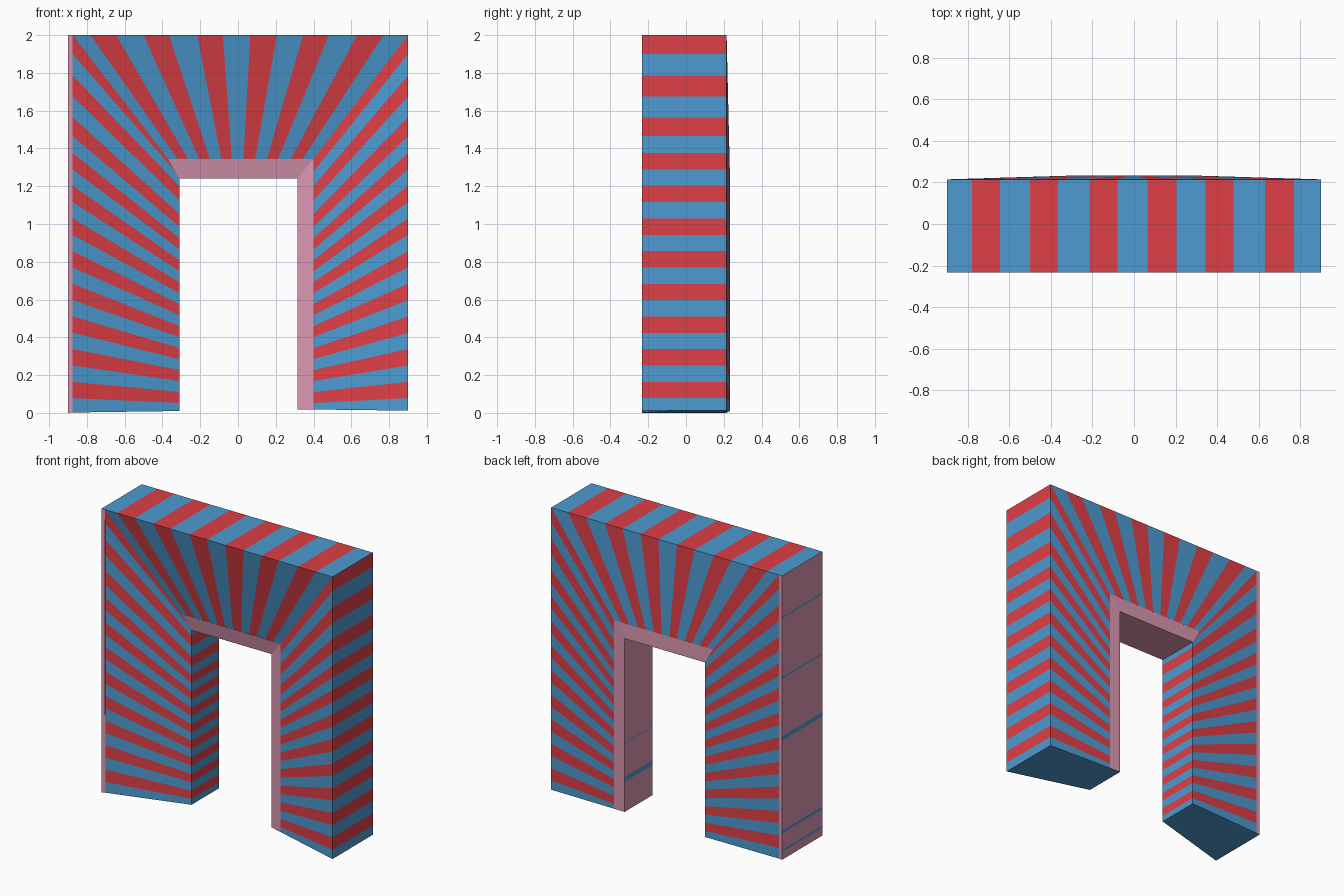
import bpy, bmesh

if "Cube" in bpy.data.objects:
    bpy.data.objects.remove(bpy.data.objects["Cube"])

# Flat colours
def material(name, rgb):
    m = bpy.data.materials.new(name)
    m.diffuse_color = (*rgb, 1)
    m.use_nodes = True
    m.node_tree.nodes["Principled BSDF"].inputs["Base Color"].default_value = m.diffuse_color
    return m

MATS = [material("blue", (0.074, 0.33, 0.64)),
        material("red", (0.73, 0.05, 0.062)),
        material("pink", (0.70, 0.31, 0.44))]
BLUE, RED, PINK = 0, 1, 2
bm = bmesh.new()

def depth(x, z):
    # 0 at the opening, 1 at the outer edge
    return min(1, max(0, (abs(x) - 0.31) / 0.59, (z - 1.24) / 0.76))

def front(x, z):
    # the front is splayed inwards to the opening
    return -0.075 - 0.158 * depth(x, z)

def back(x, z):
    # the back bulges slightly towards the opening
    return 0.233 - 0.018 * depth(x, z)

def face(pts, mat, outward):
    f = bm.faces.new([bm.verts.new(p) for p in pts])
    f.material_index = mat
    f.normal_update()
    if sum(n * o for n, o in zip(f.normal, outward)) < 0:
        f.normal_flip()

def wall(a, b, mat, outward):
    face([(a[0], front(*a), a[1]), (b[0], front(*b), b[1]),
          (b[0], back(*b), b[1]), (a[0], back(*a), a[1])], mat, outward)

def panel(pts, mat):
    # matching front and back panels
    face([(x, front(x, z), z) for x, z in pts], mat, (0, -1, 0))
    face([(x, back(x, z), z) for x, z in pts], mat, (0, 1, 0))

def banded_wall(x, z0, z1, bands):
    # pink upright wall with thin blue lines, facing left
    cuts = [z0] + [z for band in bands for z in band] + [z1]
    for i, (lo, hi) in enumerate(zip(cuts, cuts[1:])):
        wall((x, lo), (x, hi), BLUE if i % 2 else PINK, LEFT)

LEFT, RIGHT, UP, DOWN = (-1, 0, 0), (1, 0, 0), (0, 0, 1), (0, 0, -1)

# Stripe edges up a leg and along the top
heights = [0, 0.078] + [0.078 + 0.0865 * i for i in range(1, 16)] + [1.465, 1.565, 1.675, 1.785, 1.9, 2]
tops = [-0.9, -0.78, -0.645, -0.5, -0.365, -0.215, -0.08, 0.065,
        0.205, 0.345, 0.48, 0.63, 0.77, 0.9]
SCALE = 0.6725
CORNER = 1.24 / SCALE     # height whose inner end meets the opening's corner

def right_edge(z):
    return (0.9, max(z, 0.012)), (0.4, max(z * SCALE, 0.018))

def left_edge(z):
    zi = max(z * SCALE, 0.01)
    return (-0.875, max(z, 0.002)), (-0.31 - 0.06 * max(0, (zi - 1.24) / 0.105), zi)

def top_edge(x):
    return (x if x > -0.9 else -0.875, 2), (x * (0.444 if x > 0 else 0.411), 1.345)

# Striped legs
for i, (lo, hi) in enumerate(zip(heights, heights[1:])):
    mat = (BLUE, RED)[i % 2]
    (o0, i0), (o1, i1) = right_edge(lo), right_edge(hi)
    panel([i0, o0, o1, i1], mat)
    wall(o0, o1, mat, RIGHT)
    steps = [lo, CORNER, hi] if lo < CORNER < hi else [lo, hi]
    for a, b in zip(steps, steps[1:]):
        (o0, i0), (o1, i1) = left_edge(a), left_edge(b)
        panel([o0, i0, i1, o1], mat)
        if b <= CORNER:
            wall(i0, i1, mat, RIGHT)

# Striped lintel
for i, (a, b) in enumerate(zip(tops, tops[1:])):
    mat = (BLUE, RED)[i % 2]
    (o0, i0), (o1, i1) = top_edge(a), top_edge(b)
    panel([i0, i1, o1, o0], mat)
    wall((a, 2), (b, 2), mat, UP)

# Pink borders round the opening and along the left edge
panel([(0.315, 0.019), (0.4, 0.018), (0.4, 1.345), (0.315, 1.24)], PINK)
panel([(-0.31, 1.24), (0.315, 1.24), (0.4, 1.345), (-0.37, 1.345)], PINK)
panel([(-0.9, 0), (-0.875, 0.002), (-0.875, 2), (-0.9, 2)], PINK)
wall((-0.31, 1.24), (0.315, 1.24), PINK, DOWN)
banded_wall(0.315, 0.019, 1.24, [(0.23, 0.265), (0.5, 0.507)])
banded_wall(-0.9, 0, 2, [(0.055, 0.07), (0.185, 0.205), (0.84, 0.87),
                         (1.275, 1.287), (1.7, 1.712)])

# Undersides of the feet
feet = [(-0.9, 0), (-0.875, 0.002), (-0.31, 0.01)], [(0.315, 0.019), (0.4, 0.018), (0.9, 0.012)]
for foot in feet:
    for a, b in zip(foot, foot[1:]):
        wall(a, b, BLUE, DOWN)

# Join the faces into one arch
bmesh.ops.remove_doubles(bm, verts=bm.verts, dist=0.0005)
mesh = bpy.data.meshes.new("striped_arch")
bm.to_mesh(mesh)
bm.free()
for m in MATS:
    mesh.materials.append(m)
arch = bpy.data.objects.new("striped_arch", mesh)
bpy.context.collection.objects.link(arch)
